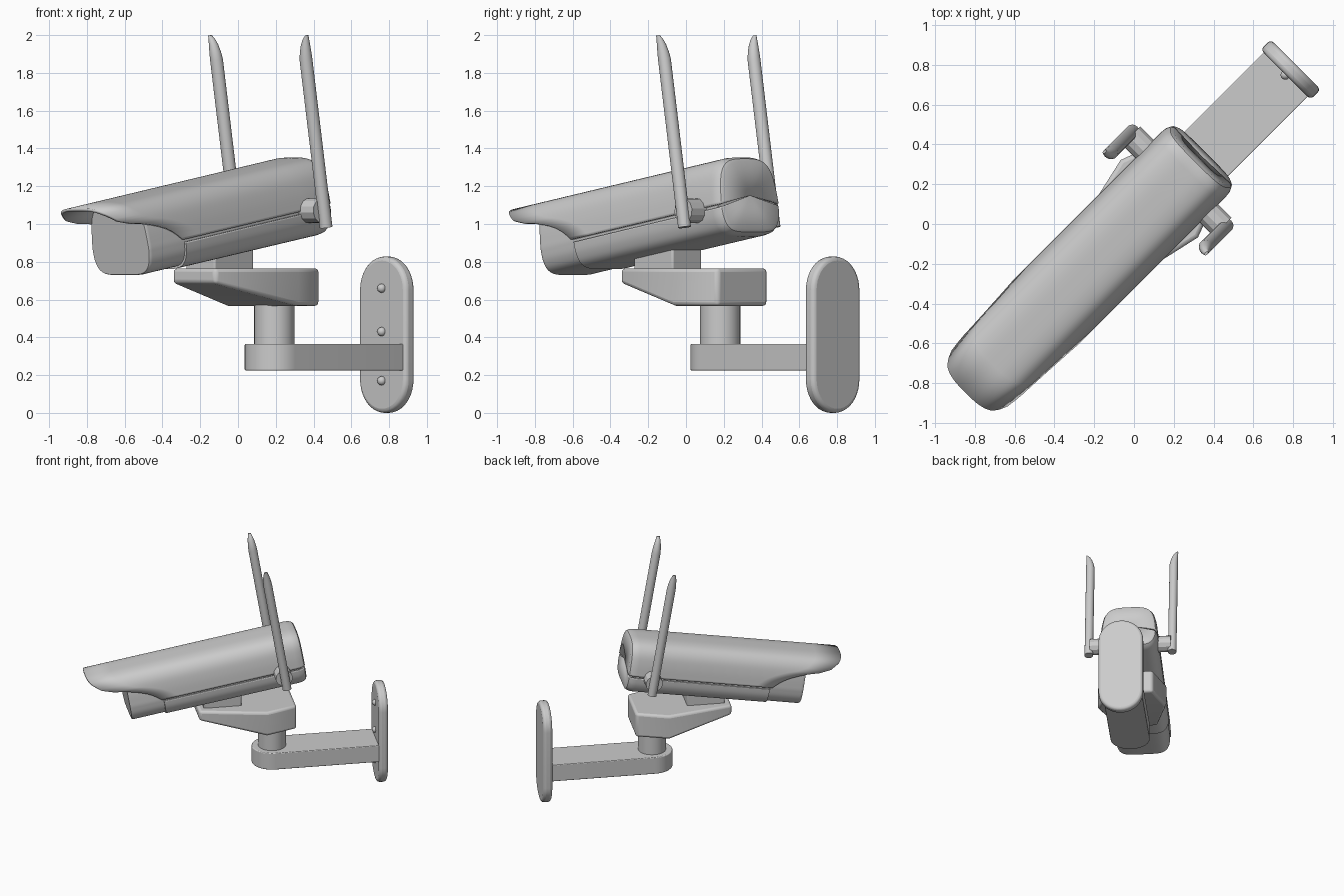
import bpy, bmesh, math
from mathutils import Matrix, Vector

if "Cube" in bpy.data.objects:
    bpy.data.objects.remove(bpy.data.objects["Cube"])

# frames: local x runs back towards the wall, y sideways; the body is also tilted
MOUNT = Matrix.Rotation(math.radians(45), 4, 'Z')
BODY = MOUNT @ Matrix.Translation((0, 0, 1.07)) @ Matrix.Rotation(math.radians(-9.6), 4, 'Y')
V0 = -0.008


def finish(name, bm, mat, bevel=0, thick=0, angle=35, normals=True):
    if normals:
        bmesh.ops.recalc_face_normals(bm, faces=bm.faces)
    bm.transform(mat)
    me = bpy.data.meshes.new(name)
    bm.to_mesh(me)
    bm.free()
    ob = bpy.data.objects.new(name, me)
    bpy.context.collection.objects.link(ob)
    if thick:
        m = ob.modifiers.new("thickness", 'SOLIDIFY')
        m.thickness, m.offset = thick, 0
    if bevel:
        m = ob.modifiers.new("bevel", 'BEVEL')
        m.width, m.segments, m.limit_method = bevel, 3, 'ANGLE'
        m.angle_limit = math.radians(40)
    bpy.ops.object.select_all(action='DESELECT')
    ob.select_set(True)
    bpy.context.view_layer.objects.active = ob
    bpy.ops.object.shade_smooth_by_angle(angle=math.radians(angle))
    return ob


def loft(name, rings, mat, closed=True, **kw):
    bm = bmesh.new()
    rows = [[bm.verts.new(p) for p in r] for r in rings]
    n = len(rows[0])
    for a, b in zip(rows, rows[1:]):
        for i in range(n if closed else n - 1):
            j = (i + 1) % n
            bm.faces.new((a[i], a[j], b[j], b[i]))
    if closed:
        bm.faces.new(rows[0])
        bm.faces.new(rows[-1])
    else:
        bmesh.ops.remove_doubles(bm, verts=bm.verts, dist=1e-5)
    return finish(name, bm, mat, **kw)


def spline(pts, steps=5):
    out = []
    for i in range(len(pts) - 1):
        p = [Vector(pts[max(0, min(len(pts) - 1, i + k))]) for k in (-1, 0, 1, 2)]
        for s in range(steps):
            t = s / steps
            out.append(0.5 * (2 * p[1] + (p[2] - p[0]) * t
                              + (2 * p[0] - 5 * p[1] + 4 * p[2] - p[3]) * t * t
                              + (3 * p[1] - p[0] - 3 * p[2] + p[3]) * t ** 3))
    return out + [Vector(pts[-1])]


def mirrored(half):
    return half + [(-v, h) for v, h in reversed(half) if v > 0]


def arc(cx, cy, r, a0, a1, n=20):
    return [(cx + r * math.cos(math.radians(a0 + (a1 - a0) * i / n)),
             cy + r * math.sin(math.radians(a0 + (a1 - a0) * i / n))) for i in range(n + 1)]


# wall plate: capsule outline
outline = arc(V0, 0.65, 0.178, 0, 180) + arc(V0, 0.178, 0.178, 180, 360)
loft("wall_plate", [[(u, v, z) for v, z in outline] for u in (1.07, 1.142)], MOUNT, bevel=0.022)

# plate screws
for i, z in enumerate((0.17, 0.43, 0.66)):
    bm = bmesh.new()
    bmesh.ops.create_uvsphere(bm, u_segments=16, v_segments=10, radius=0.024)
    finish(f"screw_{i + 1}", bm, MOUNT @ Matrix.Translation((1.068, V0, z)), angle=60)

# arm with rounded end, and the swivel column
outline = arc(0.264, V0, 0.157, 90, 270) + [(1.085, V0 - 0.157), (1.085, V0 + 0.157)]
loft("wall_arm", [[(u, v, z) for u, v in outline] for z in (0.225, 0.365)], MOUNT, bevel=0.006)
ring = arc(0.264, V0, 0.107, 0, 348.75, 31)
loft("swivel_column", [[(u, v, z) for u, v in ring] for z in (0.35, 0.6)], MOUNT)

# tapered mounting block with sloping underside
outline = [(-0.33, 0.16), (0.18, 0.275), (0.425, 0.185), (0.425, -0.185), (0.18, -0.275), (-0.33, -0.16)]
bm = bmesh.new()
top = [bm.verts.new((u, v, 0.765)) for u, v in outline]
low = [bm.verts.new((u, v, 0.685 if u < 0 else 0.567)) for u, v in outline]
bm.faces.new(top)
bm.faces.new(low[1:5])
bm.faces.new((low[0], low[1], low[4], low[5]))
for i in range(6):
    j = (i + 1) % 6
    bm.faces.new((top[i], top[j], low[j], low[i]))
finish("mounting_block", bm, MOUNT, bevel=0.02)

# pad between the block and the body
rect = [(-0.285, 0.11), (0.01, 0.11), (0.01, -0.11), (-0.285, -0.11)]
loft("body_pad", [[(u, v, z) for u, v in rect] for z in (0.75, 0.93)], MOUNT, bevel=0.012)

# body cross-sections
upper_half = [(0.222, -0.045), (0.212, 0.05), (0.192, 0.13), (0.152, 0.18), (0.09, 0.201), (0, 0.205)]
lower_half = [(0.222, -0.06), (0.215, -0.12), (0.188, -0.172), (0.13, -0.198), (0, -0.202)]
upper = spline(mirrored(upper_half))
lower = spline(mirrored(lower_half))
BACK = [(0.42, 1), (0.452, 0.985), (0.473, 0.94), (0.48, 0.88), (0.48, 0)]

# front edge of the hood: how far forward it reaches at each height
EDGE = [(-0.045, -0.65), (0.0, -0.70), (0.04, -0.77), (0.08, -0.89), (0.10, -1.0),
        (0.13, -1.09), (0.18, -1.155), (0.205, -1.18)]


def hood_front(h):
    h = max(EDGE[0][0], min(EDGE[-1][0], h))
    for (h0, a0), (h1, a1) in zip(EDGE, EDGE[1:]):
        if h <= h1:
            return a0 + (a1 - a0) * (h - h0) / (h1 - h0)
    return EDGE[-1][1]


# hood: upper shell with swept visor and closed back
rings = []
for k in range(8):
    t = k / 8
    rings.append([(hood_front(p.y) * (1 - t) + 0.42 * t, p.x, p.y) for p in upper])
rings += [[(a, p.x * s, p.y * s) for p in upper] for a, s in BACK]
loft("hood", rings, BODY, closed=False, thick=0.016)

# lower housing
rings = [[(a, p.x * s, p.y * s) for p in lower] for a, s in [(-0.63, 0.94), (-0.63, 1)] + BACK]
loft("lower_housing", rings, BODY, closed=False, thick=0.012)

# inner housing with the flat camera face
section = upper + [Vector((-p.x, p.y)) for p in lower]
rings = [[(a, p.x * s, p.y * s) for p in section]
         for a, s in [(-0.90, 0.945), (-0.893, 0.962), (-0.88, 0.97), (0.45, 0.96)]]
loft("camera_housing", rings, BODY)

# aerials with their hubs, one each side
for side, label in ((1, "left"), (-1, "right")):
    ring = arc(0.30, -0.05, 0.066, 0, 330, 11)
    loft(f"{label}_aerial_hub", [[(a, side * v, h) for a, h in ring] for v in (0.18, 0.325)],
         BODY, angle=20)
    rings = []
    for h, s in ((-0.14, 1), (0.76, 1), (0.80, 0.9), (0.84, 0.72), (0.87, 0.5), (0.89, 0.2)):
        off = side * (0.335 + 0.034 * (1 - s))
        rings.append([(0.305 + x * max(s, 0.35), off + y * s, h)
                      for x, y in arc(0, 0, 0.034, 0, 345, 23)])
    loft(f"{label}_aerial", rings, BODY, angle=40)
